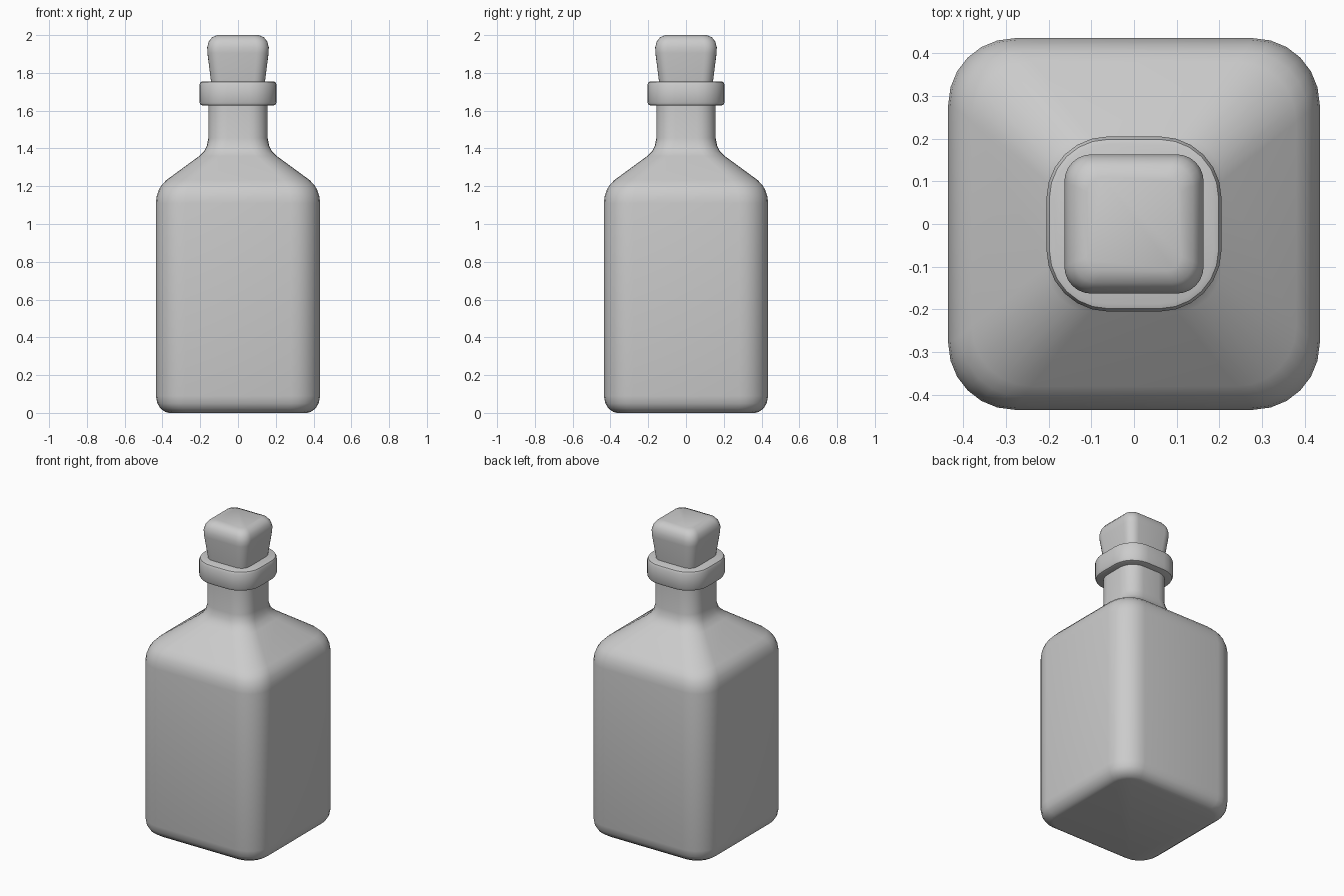
import bpy, bmesh, math

if "Cube" in bpy.data.objects:
    bpy.data.objects.remove(bpy.data.objects["Cube"])

STEPS = 6  # segments per rounded corner


def outline(half, radius, z):
    """Rounded square section at height z."""
    pts = []
    for q, (sx, sy) in enumerate([(1, 1), (-1, 1), (-1, -1), (1, -1)]):
        for i in range(STEPS + 1):
            a = math.pi / 2 * (q + i / STEPS)
            c = half - radius
            pts.append((sx * c + radius * math.cos(a), sy * c + radius * math.sin(a), z))
    return pts


def loft(name, profile):
    """Skin rounded-square sections given as (half width, corner radius, z)."""
    bm = bmesh.new()
    rings = [[bm.verts.new(p) for p in outline(*s)] for s in profile]
    n = len(rings[0])
    for a, b in zip(rings, rings[1:]):
        for i in range(n):
            j = (i + 1) % n
            bm.faces.new((a[i], a[j], b[j], b[i]))
    bm.faces.new(rings[0][::-1])
    bm.faces.new(rings[-1])
    bmesh.ops.recalc_face_normals(bm, faces=bm.faces)
    mesh = bpy.data.meshes.new(name)
    bm.to_mesh(mesh)
    bm.free()
    obj = bpy.data.objects.new(name, mesh)
    bpy.context.collection.objects.link(obj)
    bpy.ops.object.select_all(action='DESELECT')
    obj.select_set(True)
    bpy.context.view_layer.objects.active = obj
    bpy.ops.object.shade_smooth_by_angle(angle=math.radians(40))
    return obj


# Body, sloped shoulder and neck
loft("bottle_body", [
    (0.365, 0.10, 0.0), (0.385, 0.115, 0.005), (0.41, 0.13, 0.023),
    (0.427, 0.145, 0.05), (0.435, 0.155, 0.09), (0.435, 0.155, 1.11),
    (0.431, 0.155, 1.145), (0.42, 0.15, 1.18), (0.405, 0.145, 1.205),
    (0.38, 0.14, 1.232), (0.205, 0.105, 1.36), (0.18, 0.10, 1.385),
    (0.165, 0.10, 1.415), (0.157, 0.10, 1.455), (0.157, 0.10, 1.66)])

# Lip collar
loft("neck_collar", [
    (0.187, 0.127, 1.627), (0.198, 0.137, 1.631), (0.205, 0.145, 1.645),
    (0.205, 0.145, 1.737), (0.198, 0.137, 1.751), (0.187, 0.127, 1.755)])

# Tapered stopper
loft("stopper", [
    (0.132, 0.055, 1.68), (0.143, 0.058, 1.755), (0.162, 0.063, 1.905),
    (0.163, 0.063, 1.935), (0.155, 0.06, 1.966), (0.138, 0.05, 1.988),
    (0.11, 0.035, 2.0)])
